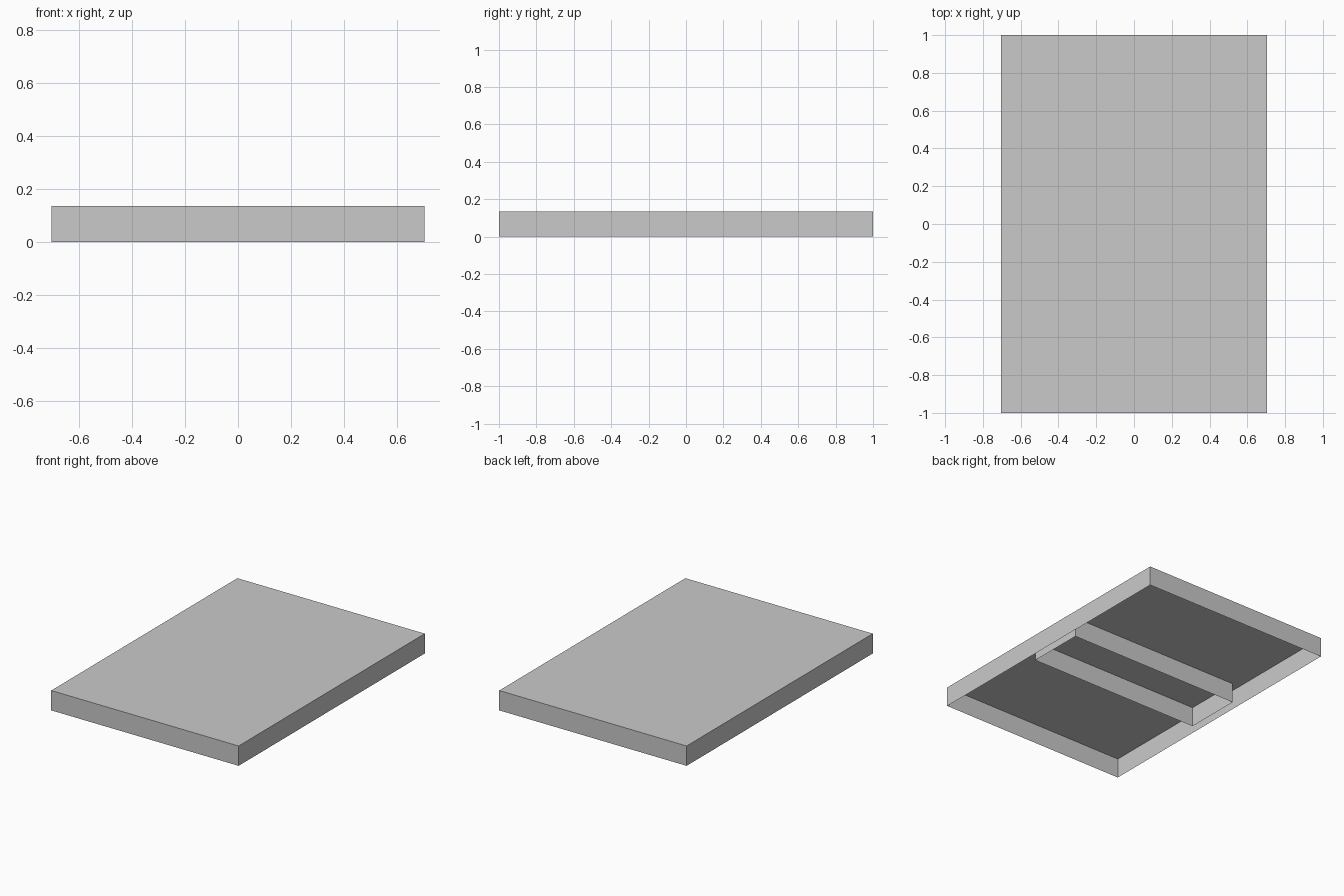
import bpy
import bmesh

cube = bpy.data.objects.get("Cube")
if cube:
    bpy.data.objects.remove(cube, do_unlink=True)

HEIGHT = 0.135

grey = bpy.data.materials.new("light_grey")
grey.use_nodes = True
COLOUR = (0.59, 0.59, 0.59, 1.0)
grey.diffuse_color = COLOUR
grey.node_tree.nodes["Principled BSDF"].inputs["Base Color"].default_value = COLOUR


def open_box(name, width, depth, keep_top):
    """Thin-sheet box with an open underside, standing on the ground."""
    bm = bmesh.new()
    bmesh.ops.create_cube(bm, size=1.0)
    bmesh.ops.scale(bm, vec=(width, depth, HEIGHT), verts=bm.verts)
    bmesh.ops.translate(bm, vec=(0, 0, HEIGHT / 2), verts=bm.verts)
    bm.normal_update()
    removed = [f for f in bm.faces
               if f.normal.z < -0.5 or (f.normal.z > 0.5 and not keep_top)]
    bmesh.ops.delete(bm, geom=removed, context="FACES")
    mesh = bpy.data.meshes.new(name)
    bm.to_mesh(mesh)
    bm.free()
    mesh.materials.append(grey)
    obj = bpy.data.objects.new(name, mesh)
    bpy.context.collection.objects.link(obj)
    return obj


# Outer shell: top panel with four side walls
open_box("outer_shell", 1.41, 2.0, keep_top=True)

# Rectangular ring of ribs under the middle of the panel
open_box("inner_frame", 1.30, 0.395, keep_top=False)
